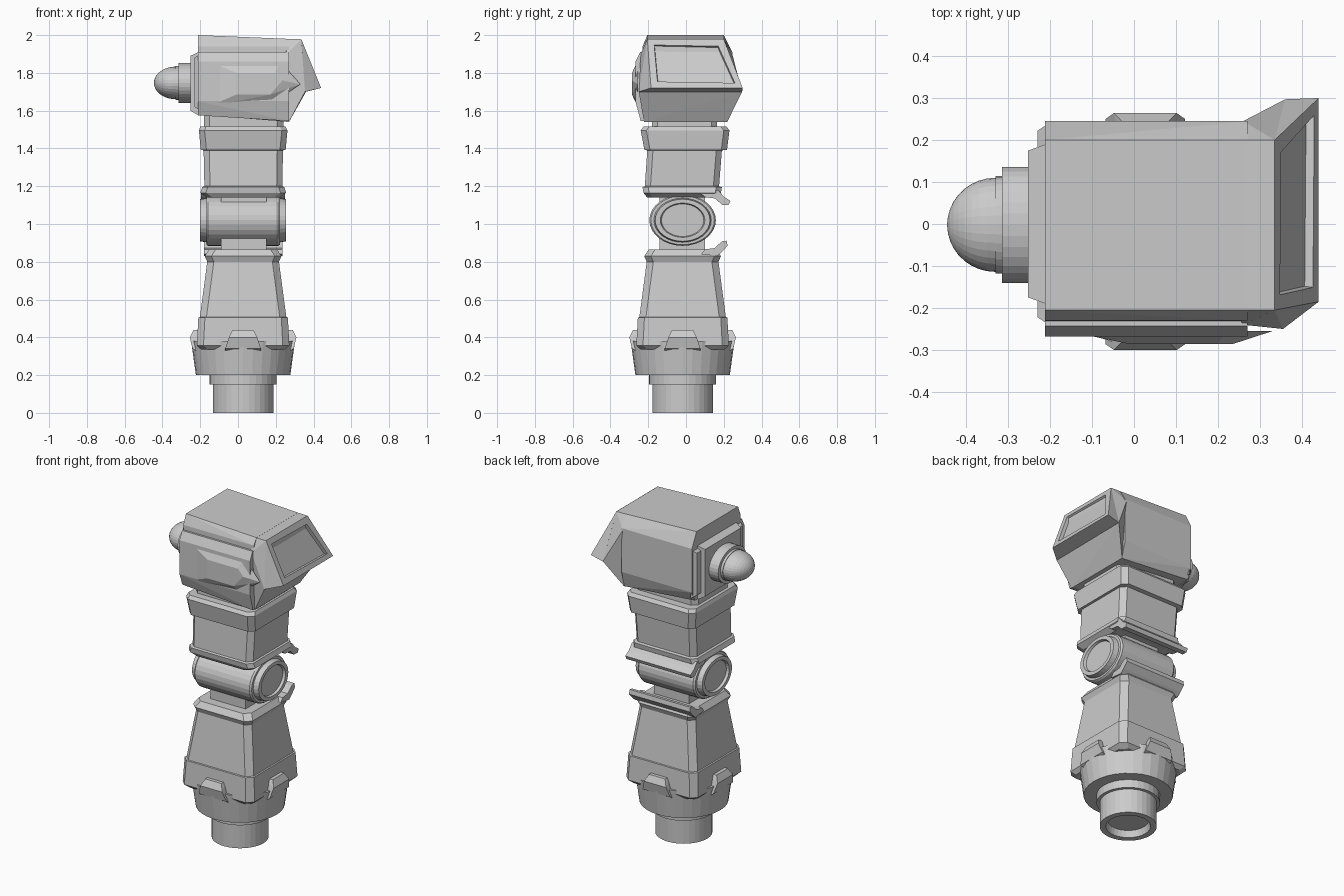
import bpy, bmesh, math

if "Cube" in bpy.data.objects:
    bpy.data.objects.remove(bpy.data.objects["Cube"])

grey = bpy.data.materials.new("plain_grey")
grey.diffuse_color = (0.6, 0.6, 0.6, 1)
grey.use_nodes = True
grey.node_tree.nodes["Principled BSDF"].inputs["Base Color"].default_value = grey.diffuse_color
CX, CY = 0.027, -0.018      # axis of the limb


def finish(name, bm):
    bmesh.ops.recalc_face_normals(bm, faces=bm.faces)
    me = bpy.data.meshes.new(name)
    bm.to_mesh(me)
    bm.free()
    me.materials.append(grey)
    ob = bpy.data.objects.new(name, me)
    bpy.context.collection.objects.link(ob)
    return ob


def loft(name, rings):
    """Skin a stack of equal-length point rings and cap both ends."""
    bm = bmesh.new()
    vs = [[bm.verts.new(p) for p in r] for r in rings]
    n = len(rings[0])
    for a, b in zip(vs, vs[1:]):
        for i in range(n):
            j = (i + 1) % n
            bm.faces.new((a[i], a[j], b[j], b[i]))
    bm.faces.new(vs[0][::-1])
    bm.faces.new(vs[-1])
    return finish(name, bm)


def hull(name, pts, inset=None):
    """Convex block; optionally recess the face that points along inset."""
    bm = bmesh.new()
    for p in pts:
        bm.verts.new(p)
    res = bmesh.ops.convex_hull(bm, input=bm.verts)
    junk = [v for v in bm.verts if not v.link_faces]
    bmesh.ops.delete(bm, geom=junk, context='VERTS')
    bmesh.ops.dissolve_limit(bm, angle_limit=0.01, verts=bm.verts, edges=bm.edges)
    bmesh.ops.recalc_face_normals(bm, faces=bm.faces)
    if inset:
        bm.normal_update()
        f = max(bm.faces, key=lambda f: sum(a * b for a, b in zip(f.normal, inset)))
        bmesh.ops.inset_region(bm, faces=[f], thickness=0.05)
        bmesh.ops.inset_region(bm, faces=[f], thickness=0.004, depth=-0.02)
    return finish(name, bm)


def box(name, x0, x1, y0, y1, z0, z1):
    return hull(name, [(x, y, z) for x in (x0, x1) for y in (y0, y1) for z in (z0, z1)])


def octagon(z, x0, x1, y0, y1, c=0.03):
    return [(x0 + c, y0, z), (x1 - c, y0, z), (x1, y0 + c, z), (x1, y1 - c, z),
            (x1 - c, y1, z), (x0 + c, y1, z), (x0, y1 - c, z), (x0, y0 + c, z)]


def round_z(name, profile, n=32):
    return loft(name, [[(CX + r * math.cos(2 * math.pi * i / n),
                         CY + r * math.sin(2 * math.pi * i / n), z) for i in range(n)]
                       for z, r in profile])


def round_x(name, profile, y, z, squash=0.77, n=32):
    return loft(name, [[(x, y + r * math.cos(2 * math.pi * i / n),
                         z + squash * r * math.sin(2 * math.pi * i / n)) for i in range(n)]
                       for x, r in profile])


def lip(name, profile, x0, x1):
    return loft(name, [[(x, y, z) for y, z in profile] for x in (x0, x1)])


# Base peg with hollow end, and the flared collar
round_z("base_peg", [(0.04, 0.115), (0, 0.125), (0, 0.16), (0.15, 0.16),
                     (0.15, 0.178), (0.22, 0.178)])
round_z("collar", [(0.2, 0.178), (0.2, 0.25), (0.38, 0.275), (0.38, 0.15)])

# Four locking tabs around the collar
for k in range(4):
    c, s = [(1, 0), (0, 1), (-1, 0), (0, -1)][k]
    pts = []
    for r, w, z in ((0.2, 0.095, 0.3), (0.268, 0.095, 0.34), (0.282, 0.075, 0.4),
                    (0.262, 0.055, 0.44), (0.2, 0.055, 0.44)):
        for t in (-w, w):
            pts.append((CX + r * c - t * s, CY + r * s + t * c, z))
    hull(f"collar_tab_{k + 1}", pts)


# Lower limb segment: skirt, tapered body and cap
def square(z, h, c=0.035):
    return octagon(z, CX - h, CX + h, CY - h, CY + h, c)


loft("lower_segment", [square(0.335, 0.222), square(0.357, 0.245), square(0.505, 0.237),
                       square(0.507, 0.229), square(0.80, 0.190), square(0.83, 0.203),
                       square(0.865, 0.180)])
lip("lower_lip", [(0.08, 0.84), (0.10, 0.866), (0.15, 0.872), (0.19, 0.908), (0.215, 0.912),
                  (0.22, 0.885), (0.19, 0.852), (0.165, 0.83)], -0.18, 0.235)

# Elbow joint: squashed drum with recessed end discs and its brackets
round_x("joint_drum", [(-0.185, 0.112), (-0.2, 0.118), (-0.2, 0.145), (-0.168, 0.152),
                       (-0.168, 0.168), (-0.158, 0.176), (0.213, 0.176), (0.223, 0.168),
                       (0.223, 0.152), (0.255, 0.145), (0.255, 0.118), (0.24, 0.112)],
        -0.018, 1.02)
box("lower_bracket", -0.09, 0.15, -0.14, 0.1, 0.85, 0.97)
box("upper_bracket", -0.09, 0.15, -0.14, 0.1, 1.06, 1.16)

# Upper limb segment: flange, body and band
loft("upper_segment", [octagon(1.14, -0.165, 0.22, -0.205, 0.15),
                       octagon(1.165, -0.2, 0.255, -0.225, 0.185),
                       octagon(1.195, -0.19, 0.245, -0.23, 0.19),
                       octagon(1.2, -0.178, 0.235, -0.218, 0.175),
                       octagon(1.39, -0.182, 0.238, -0.205, 0.19),
                       octagon(1.392, -0.197, 0.252, -0.22, 0.217),
                       octagon(1.495, -0.207, 0.262, -0.24, 0.23),
                       octagon(1.515, -0.2, 0.252, -0.225, 0.215)])
lip("upper_lip", [(0.08, 1.16), (0.10, 1.142), (0.155, 1.135), (0.19, 1.102), (0.225, 1.1),
                  (0.235, 1.122), (0.2, 1.145), (0.17, 1.18)], -0.195, 0.25)
loft("neck", [octagon(z, -0.18, 0.24, -0.18, 0.165) for z in (1.5, 1.62)])

# Head shell
shell = []
for x, ztop, zbot in ((-0.212, 2.0, 1.58), (0.27, 1.98, 1.54)):
    shell += [(x, -0.205, ztop), (x, 0.2, ztop), (x, 0.245, 1.91), (x, 0.245, 1.64),
              (x, 0.215, zbot), (x, -0.22, zbot), (x, -0.235, 1.64), (x, -0.23, 1.94)]
hull("head_shell", shell)

# Flared brow block and slanted visor with recessed window
hull("brow_block", [(0.24, -0.205, 1.98), (0.24, 0.2, 1.98), (0.335, -0.205, 1.978),
                    (0.335, 0.2, 1.978), (0.26, 0.245, 1.9), (0.26, -0.24, 1.9),
                    (0.355, -0.25, 1.7), (0.36, 0.297, 1.7), (0.27, 0.218, 1.54),
                    (0.27, -0.222, 1.54)])
hull("visor", [(0.335, -0.205, 1.979), (0.335, 0.2, 1.979), (0.44, -0.185, 1.72),
               (0.44, 0.3, 1.72), (0.355, -0.25, 1.7), (0.36, 0.297, 1.7)],
     inset=(0.93, 0, 0.37))

# Front armour panel and raised boss
panel = []
for x, zb in ((-0.212, 1.575), (0.27, 1.545)):
    panel += [(x, -0.2, 1.91), (x, -0.243, 1.91), (x, -0.268, 1.86), (x, -0.268, 1.65),
              (x, -0.24, zb), (x, -0.2, zb)]
hull("front_panel", panel)
hull("front_boss", [(x, -0.255, z) for x, z in ((-0.16, 1.865), (0.22, 1.865), (0.33, 1.74),
                                                (0.185, 1.64), (-0.16, 1.62))]
     + [(x, -0.286, z) for x, z in ((-0.01, 1.80), (0.2, 1.80), (0.235, 1.76),
                                    (0.17, 1.685), (-0.01, 1.685))])

# End plate behind the sensor
hull("end_rim", [(x, s * y, z) for s in (-1, 1) for x, y, z in
                 ((-0.23, 0.222, 1.62), (-0.23, 0.222, 1.88), (-0.2, 0.242, 1.6),
                  (-0.2, 0.242, 1.9))])
hull("end_plate", [(x, s * y, z) for s in (-1, 1) for x, y, z in
                   ((-0.252, 0.175, 1.6), (-0.252, 0.175, 1.89), (-0.21, 0.19, 1.575),
                    (-0.21, 0.19, 1.91))])

# Domed sensor
dome = [(-0.33 - 0.115 * math.sin(a), 0.112 * math.cos(a))
        for a in (math.radians(90 * i / 9) for i in range(9))] + [(-0.445, 0.004)]
round_x("sensor", [(-0.22, 0.138), (-0.315, 0.138), (-0.315, 0.116), (-0.33, 0.116)] + dome,
        -0.002, 1.747)
